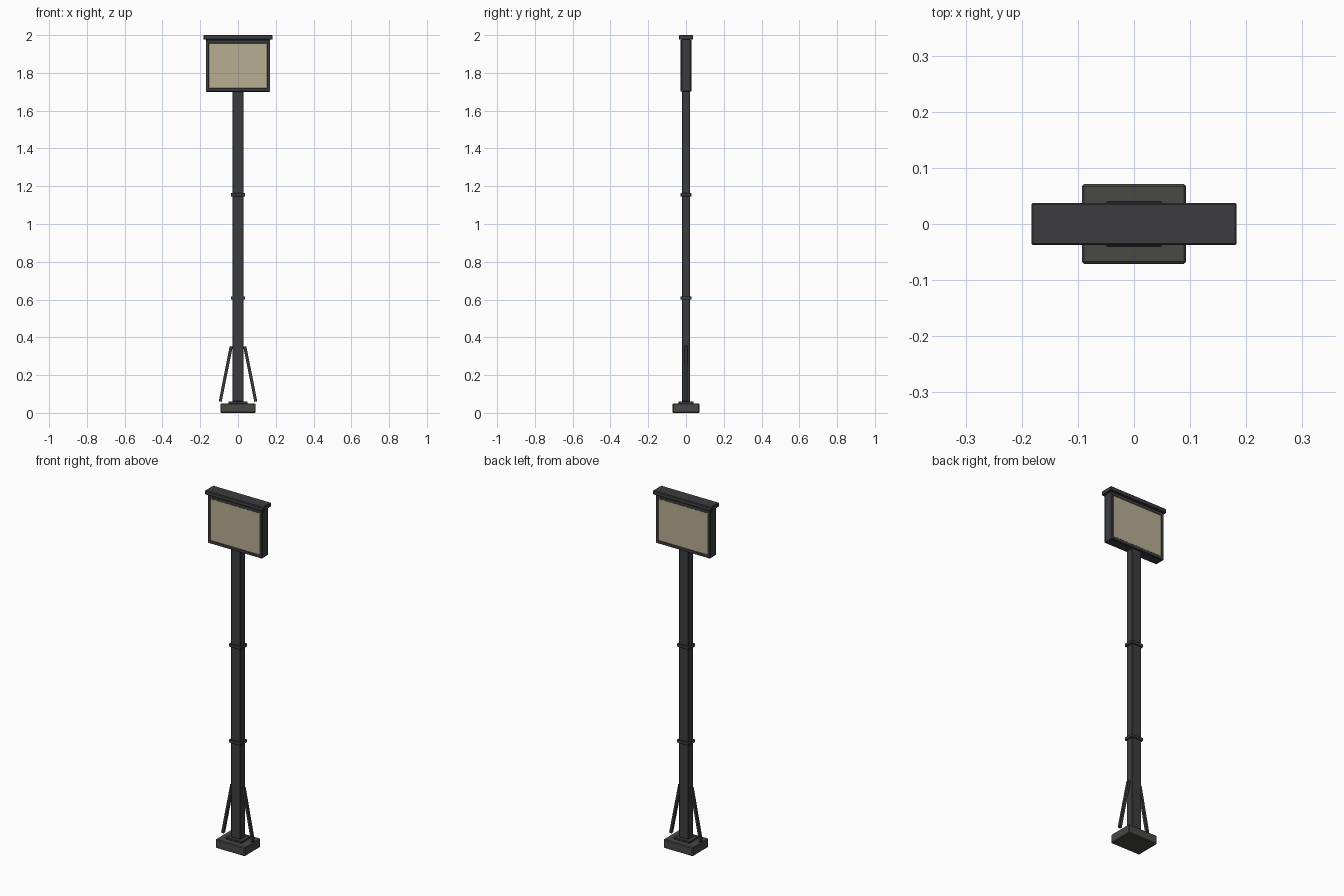
import bpy
import math

if "Cube" in bpy.data.objects:
    bpy.data.objects.remove(bpy.data.objects["Cube"])


def material(name, rgb):
    m = bpy.data.materials.new(name)
    m.diffuse_color = (*rgb, 1)
    m.use_nodes = True
    m.node_tree.nodes["Principled BSDF"].inputs["Base Color"].default_value = m.diffuse_color
    return m


metal = material("dark_metal", (0.045, 0.046, 0.05))
concrete = material("dark_concrete", (0.065, 0.065, 0.06))
panel = material("beige_panel", (0.48, 0.42, 0.29))


def box(name, size, center, mat, bevel=0.0, tilt=0.0):
    bpy.ops.mesh.primitive_cube_add(size=1, location=center)
    ob = bpy.context.object
    ob.name = name
    ob.scale = size
    bpy.ops.object.transform_apply(location=False, rotation=False, scale=True)
    ob.rotation_euler.y = tilt
    ob.data.materials.append(mat)
    if bevel:
        mod = ob.modifiers.new("bevel", 'BEVEL')
        mod.width = bevel
        mod.segments = 1
    return ob


# Foot block and mounting plate
box("base", (0.186, 0.142, 0.05), (0, 0, 0.025), concrete, 0.004)
box("mounting_plate", (0.1, 0.08, 0.012), (0, 0, 0.055), metal, 0.002)

# Pole with two collars
box("pole", (0.06, 0.044, 1.65), (0, 0, 0.885), metal, 0.003)
for z in (0.608, 1.154):
    box("collar", (0.076, 0.056, 0.018), (0, 0, z), metal, 0.002)

# Slanted braces on both sides
x_top, z_top, x_low, z_low = 0.036, 0.352, 0.094, 0.06
length = math.hypot(x_low - x_top, z_top - z_low)
angle = math.atan2(x_low - x_top, z_top - z_low)
for side in (-1, 1):
    box("brace", (0.016, 0.016, length),
        (side * (x_top + x_low) / 2, 0, (z_top + z_low) / 2),
        metal, 0.0015, -side * angle)

# Sign housing and overhanging cap
box("sign_housing", (0.34, 0.05, 0.28), (0, 0, 1.84), metal, 0.003)
box("sign_cap", (0.366, 0.075, 0.024), (0, 0, 1.988), metal, 0.003)

# Framed panel on the front and the back
for s in (-1, 1):
    box("sign_panel", (0.312, 0.006, 0.236), (0, s * 0.0245, 1.838), panel)
    for z in (1.711, 1.965):
        box("frame_rail", (0.34, 0.006, 0.018), (0, s * 0.026, z), metal, 0.0015)
    for x in (-0.162, 0.162):
        box("frame_stile", (0.016, 0.006, 0.25), (x, s * 0.026, 1.838), metal, 0.0015)
